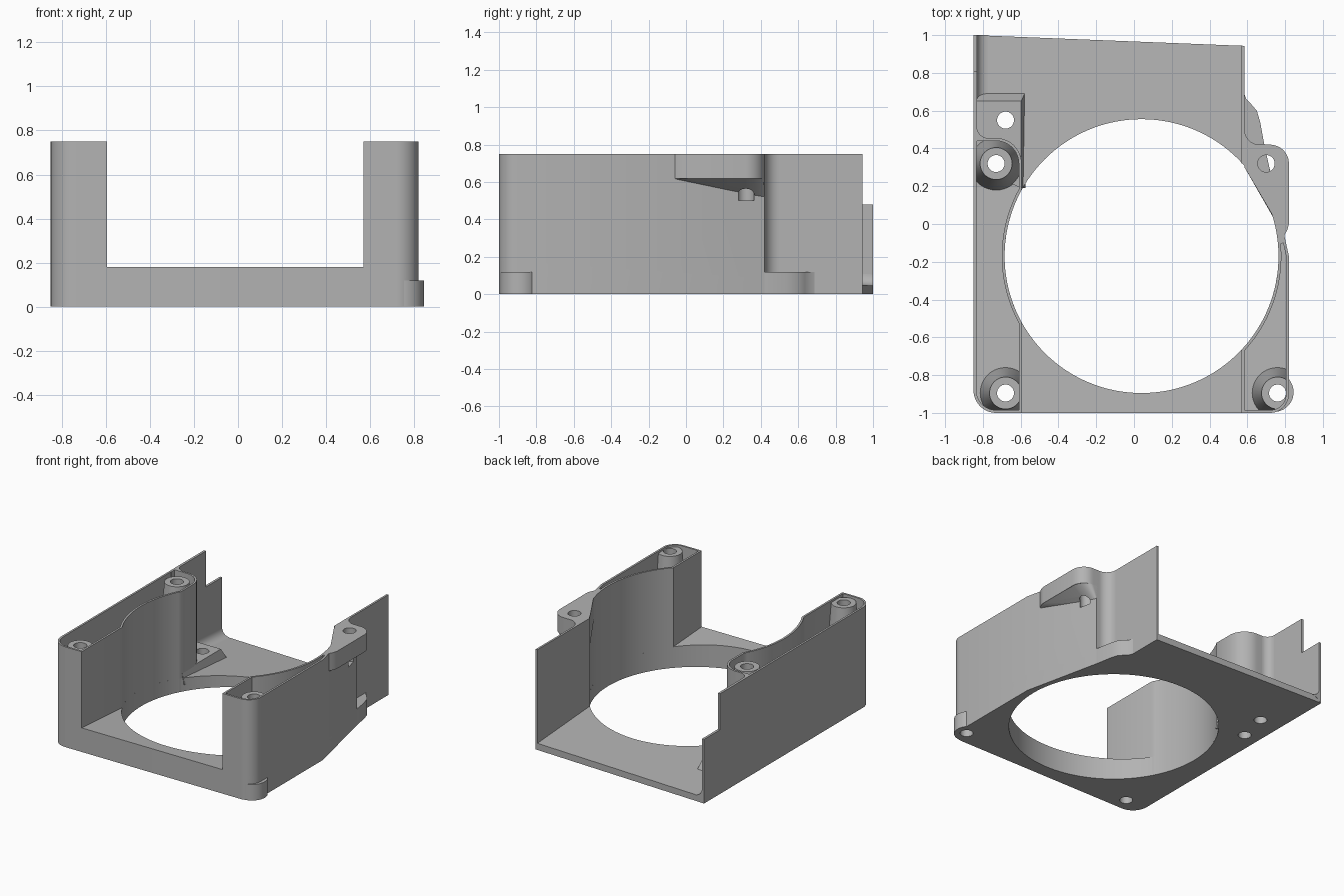
import bpy, bmesh
from math import cos, sin, acos, radians, degrees

old = bpy.data.objects.get("Cube")
if old:
    bpy.data.objects.remove(old, do_unlink=True)

grey = bpy.data.materials.new("plain_grey")
grey.use_nodes = True
grey.diffuse_color = (0.45, 0.45, 0.45, 1)
grey.node_tree.nodes["Principled BSDF"].inputs["Base Color"].default_value = grey.diffuse_color

HX, HY, R = 0.04, -0.17, 0.725          # large round opening
WALL, TOP = 0.015, 0.75
SCREWS = [(-0.73, 0.32), (-0.68, -0.895), (0.76, -0.895)]
PAD_HOLE, TAB_HOLE = (-0.68, 0.55), (0.70, 0.32)


def floor_z(y):
    """The floor slopes gently down towards the back."""
    return 0.18 - 0.067 * (y + 1)


def arc(cx, cy, r, a0, a1, n=12):
    angles = [radians(a0 + (a1 - a0) * i / n) for i in range(n + 1)]
    return [(cx + r * cos(a), cy + r * sin(a)) for a in angles]


def loft(name, lower, upper):
    """Closed solid between two rings of 3D points."""
    bm = bmesh.new()
    a = [bm.verts.new(p) for p in lower]
    b = [bm.verts.new(p) for p in upper]
    n = len(a)
    bm.faces.new(a[::-1])
    bm.faces.new(b)
    for i in range(n):
        j = (i + 1) % n
        bm.faces.new((a[i], a[j], b[j], b[i]))
    bmesh.ops.recalc_face_normals(bm, faces=bm.faces)
    mesh = bpy.data.meshes.new(name)
    bm.to_mesh(mesh)
    bm.free()
    mesh.materials.append(grey)
    ob = bpy.data.objects.new(name, mesh)
    bpy.context.collection.objects.link(ob)
    return ob


def prism(name, pts, z0, z1):
    top = z1 if callable(z1) else lambda y: z1
    return loft(name, [(x, y, z0) for x, y in pts], [(x, y, top(y)) for x, y in pts])


def cone(name, c, r0, r1, z0, z1, n=40):
    step = 360 / n
    return loft(name, [(x, y, z0) for x, y in arc(*c, r0, 0, 360 - step, n - 1)],
                [(x, y, z1) for x, y in arc(*c, r1, 0, 360 - step, n - 1)])


def cut(target, cutter):
    """Subtract the cutter and discard it."""
    cutter.hide_render = True
    mod = target.modifiers.new("cut", "BOOLEAN")
    mod.operation, mod.solver, mod.object = "DIFFERENCE", "EXACT", cutter
    bpy.context.view_layer.objects.active = target
    bpy.ops.object.modifier_apply(modifier=mod.name)
    bpy.data.objects.remove(cutter, do_unlink=True)


def drill(target, centres, z0=-0.1, z1=0.9):
    for c in centres:
        cut(target, cone("drill", c, 0.045, 0.045, z0, z1, 32))


def left_outline(t):
    a = degrees(acos((-0.635 - t) / (R + t)))
    return ([(-0.85 + t, 0.455 - t)] + arc(-0.73, -0.88, 0.12 - t, 180, 270)
            + [(-0.595 - t, -1 + t)] + arc(HX, HY, R + t, 360 - a, a, 32)
            + arc(-0.73, 0.32, 0.135 - t, 0, 90))


def right_outline(t, far_side, start=None):
    b = degrees(acos((0.53 + t) / (R + t)))
    return ([(0.57 + t, -1 + t)] + arc(0.72, -0.9, 0.1 - t, 270, 360)
            + [(0.82 - t, -0.17)] + far_side
            + arc(HX, HY, R + t, b if start is None else start, -b, 40))


# Base plate with the round opening
base = prism("base_plate", [(-0.85, 1)] + arc(-0.73, -0.88, 0.12, 180, 270)
             + arc(0.72, -0.9, 0.1, 270, 360)
             + [(0.82, -0.17), (0.69, 0.42), (0.585, 0.45), (0.585, 0.943)], 0, floor_z)
cut(base, cone("opening", (HX, HY), R, R, -0.1, 0.5, 128))
drill(base, SCREWS + [PAD_HOLE])

# Left hollow housing with screw bosses
left = prism("left_housing", left_outline(0), 0.005, TOP)
pocket = prism("left_pocket", left_outline(WALL), 0.1, 0.9)
for c in SCREWS[:2]:
    cut(pocket, cone("boss", c, 0.145, 0.085, 0.05, 0.735))
cut(left, pocket)
drill(left, SCREWS[:2])

# Right housing: hollow at the front, solid towards the back
right = prism("right_housing", right_outline(
    0, [(0.69, 0.42)] + arc(0.665, 0.5, 0.08, 270, 180) + [(0.57, 0.5)]), 0.005, TOP)
pocket = prism("right_pocket", right_outline(WALL, [(0.79, -0.1)], 5), 0.1, 0.9)
cut(pocket, cone("boss", SCREWS[2], 0.145, 0.085, 0.05, 0.735))
cut(right, pocket)
drill(right, SCREWS[2:])
drill(right, [TAB_HOLE], 0.5, 0.9)

# Overhanging ear with a tapered underside
ear_pts = [(0.585, 0.3), (0.796, -0.06), (0.812, -0.03), (0.82, 0.0)] \
    + arc(0.72, 0.32, 0.1, 0, 90) + [(0.585, 0.42)]
ear = prism("ear", ear_pts, 0.62, TOP)
drill(ear, [TAB_HOLE])


def under(x, y):
    edge = 0.69 + 0.13 * (0.42 - y) / 0.59
    return (min(x, edge - 0.004), y, 0.615 - 0.1 * max(0, y + 0.06) / 0.48)


gusset = loft("ear_gusset", [under(x, y) for x, y in ear_pts],
              [(x, y, 0.622) for x, y in ear_pts])
drill(gusset, [TAB_HOLE])

# Low flange beside the right wall
prism("side_flange", [(0.575, 0.4), (0.69, 0.40), (0.69, 0.42), (0.668, 0.54), (0.65, 0.6),
                      (0.62, 0.635), (0.595, 0.66), (0.58, 0.70)], 0, 0.12)

# Round foot at the front right corner
foot = cone("corner_foot", (0.74, -0.89), 0.105, 0.105, 0, 0.12, 48)
drill(foot, SCREWS[2:])

# Thin rear walls
prism("right_rear_wall", [(0.57, 0.32), (0.585, 0.32), (0.585, 0.943), (0.57, 0.944)], 0.005, TOP)
side = [(0.4, 0.005), (1, 0.005), (1, 0.48), (0.81, 0.48), (0.81, TOP), (0.4, TOP)]
loft("left_rear_wall", [(-0.85, y, z) for y, z in side], [(-0.832, y, z) for y, z in side])

# Fillets where the left wall meets the floor and the housing
profile = [(-0.84, -0.03)] + arc(-0.772, 0.06, 0.06, 270, 180, 8)
loft("floor_fillet", [(x, 0.45, z + floor_z(0.45)) for x, z in profile],
     [(x, 1, z + floor_z(1)) for x, z in profile])
prism("wall_fillet", [(-0.84, 0.45)] + arc(-0.772, 0.515, 0.06, 270, 180, 8), 0.05, TOP)

# Raised screw pad with sloping edges
pad = loft("screw_pad",
           [(-0.84, 0.3, 0.05), (-0.575, 0.19, 0.05), (-0.575, 0.7, 0.05), (-0.84, 0.7, 0.05)],
           [(-0.84, 0.3, 0.14), (-0.597, 0.19, 0.14), (-0.597, 0.65, 0.14), (-0.84, 0.65, 0.14)])
drill(pad, [PAD_HOLE, SCREWS[0]])

# Smooth curved faces, keep sharp edges
bpy.ops.object.select_all(action="DESELECT")
for ob in bpy.context.collection.objects:
    if ob.type == "MESH" and grey.name in ob.data.materials:
        ob.select_set(True)
        bpy.context.view_layer.objects.active = ob
bpy.ops.object.shade_smooth_by_angle(angle=radians(30))
